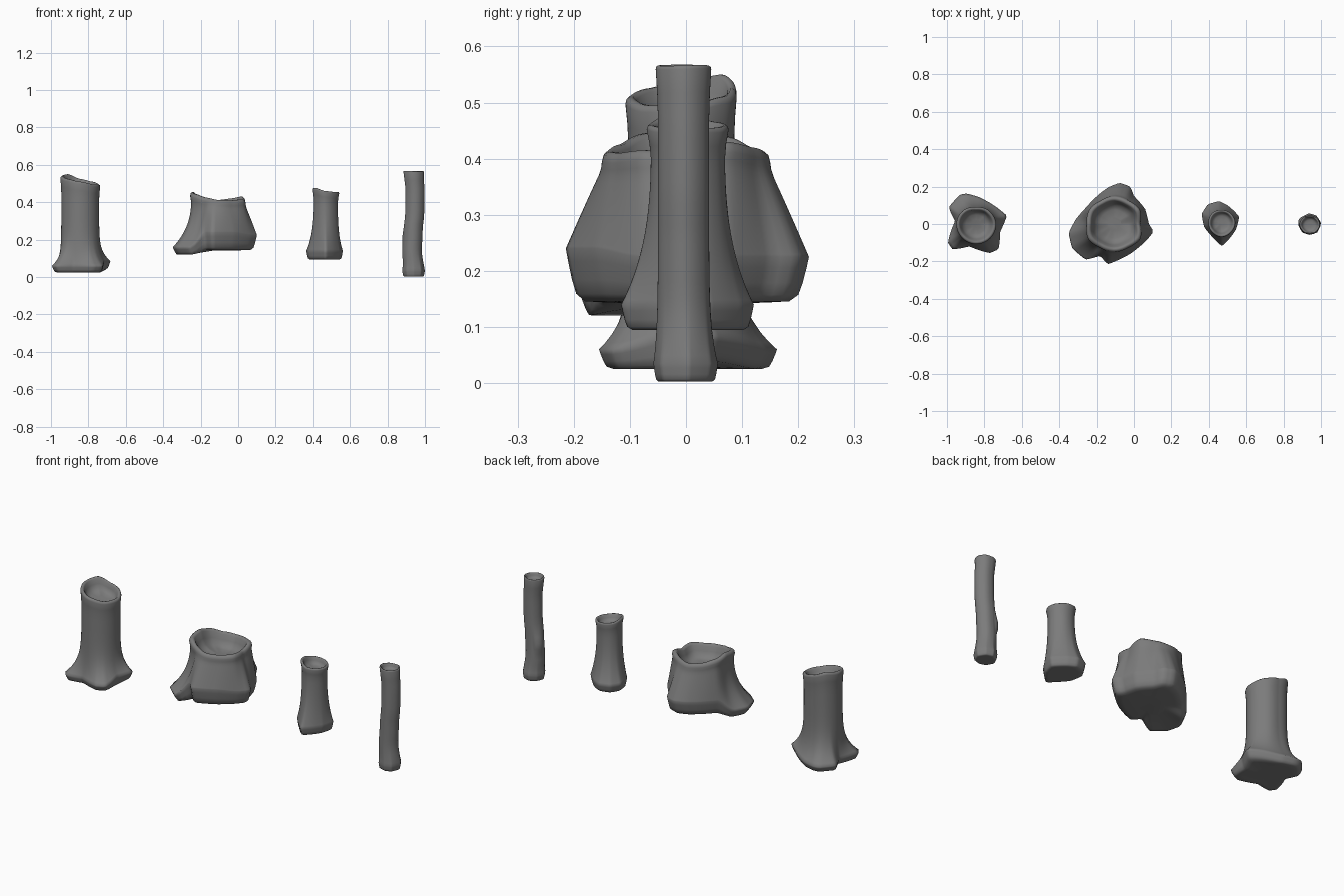
import bpy, bmesh
from math import sin, cos, pi, atan2, hypot

if "Cube" in bpy.data.objects:
    bpy.data.objects.remove(bpy.data.objects["Cube"])

SEG = 84
bark = bpy.data.materials.new("dark_grey")
bark.diffuse_color = (0.2, 0.2, 0.2, 1)
bark.use_nodes = True
bark.node_tree.nodes["Principled BSDF"].inputs["Base Color"].default_value = bark.diffuse_color


def cyclic(points, ang, chord=0.0):
    """Blend tuples (angle, radius, values...) around a full turn; chord straightens edges."""
    n = len(points)
    for i in range(n):
        a, b = points[i], points[(i + 1) % n]
        span = (b[0] - a[0]) % (2 * pi)
        d = (ang - a[0]) % (2 * pi)
        if d <= span:
            t = d / span
            t = 0.5 * t + 0.5 * t * t * (3 - 2 * t)
            out = [p + (q - p) * t for p, q in zip(a[1:], b[1:])]
            line = a[1] * b[1] * sin(span) / (a[1] * sin(d) + b[1] * sin(span - d))
            out[0] += (line - out[0]) * chord
            return out


def along(values, s):
    """Interpolate evenly spaced values at s in 0..1."""
    f = min(max(s, 0), 1) * (len(values) - 1)
    i = min(int(f), len(values) - 2)
    t = f - i
    t = t * t * (3 - 2 * t)
    return values[i] + (values[i + 1] - values[i]) * t


def stump(name, centre, roots, rim, neck, bend=(0, 0), depth=0.5, knot=None):
    """roots: (x, y, bottom z, widest z, falloff); rim: (radius, height) at even angles."""
    cx, cy = centre
    base = sorted((atan2(y - cy, x - cx) % (2 * pi), hypot(x - cx, y - cy), zb, zw, k)
                  for x, y, zb, zw, k in roots)
    top = [(2 * pi * i / len(rim), r, h) for i, (r, h) in enumerate(rim)]
    mean_r = sum(r for r, h in rim) / len(rim)
    mean_h = sum(h for r, h in rim) / len(rim)
    mean_b = sum(p[2] for p in roots) / len(roots)
    columns = []
    for i in range(SEG):
        a = 2 * pi * i / SEG
        R, zb, zw, k = cyclic(base, a, 0.75)
        r, h = cyclic(top, a)
        col = []
        # underside
        for f in (0.4, 0.7, 0.84):
            col.append((R * f, mean_b + (zb - mean_b) * f ** 2, 0))
        for t in (0.12, 0.4, 0.75):
            col.append((R * (0.88 + 0.12 * t ** 0.6), zb + (zw - zb) * t, 0))
        # flared trunk
        body = h - 0.12 * mean_r
        for j in range(17):
            s = (j / 16) ** 1.3
            lip = neck + (1 - neck) * max(0, (s - 0.8) / 0.2) ** 2
            w = (1 - s) ** k
            q = r * lip + (R - r * lip) * w
            if knot:  # small bump on the trunk: angle, level, size
                da = (a - knot[0] + pi) % (2 * pi) - pi
                q += knot[2] * max(0, 1 - (da / 0.6) ** 2) * max(0, 1 - ((s - knot[1]) / 0.1) ** 2)
            col.append((q, zw + (body - zw) * s, s))
        # rounded rim and hollow
        for f, d in ((0.98, 0.04), (0.93, 0), (0.87, 0.0), (0.82, 0.06)):
            col.append((r * f, h - d * mean_r, 1))
        for f, d in ((0.75, 0.5), (0.66, 0.85), (0.5, 1.0), (0.25, 1.05)):
            hh = mean_h + (h - mean_h) * f
            rr = mean_r + (r - mean_r) * f
            col.append((rr * f, hh - d * depth * mean_r, 1))
        columns.append([(cx + along(bend, s) + q * cos(a), cy + q * sin(a), z)
                        for q, z, s in col])
    bm = bmesh.new()
    grid = [[bm.verts.new(p) for p in c] for c in columns]
    for i in range(SEG):
        c, d = grid[i], grid[(i + 1) % SEG]
        for j in range(len(c) - 1):
            bm.faces.new((c[j], d[j], d[j + 1], c[j + 1]))
    bm.faces.new([c[0] for c in reversed(grid)])
    bm.faces.new([c[-1] for c in grid])
    bmesh.ops.recalc_face_normals(bm, faces=bm.faces)
    for f in bm.faces:
        f.smooth = True
    me = bpy.data.meshes.new(name)
    bm.to_mesh(me)
    bm.free()
    me.materials.append(bark)
    ob = bpy.data.objects.new(name, me)
    bpy.context.collection.objects.link(ob)
    return ob


# tall stump with spread roots
outline = [(-0.90, 0.163), (-0.83, 0.145), (-0.68, 0.045), (-0.715, -0.04), (-0.725, -0.135),
           (-0.77, -0.155), (-0.88, -0.12), (-0.97, -0.135), (-0.995, -0.10), (-0.957, 0.015),
           (-0.99, 0.09), (-0.93, 0.157)]
stump("tall_stump", (-0.845, 0),
      [(x, y, 0.045 if x > -0.7 else 0.025, 0.085 if x > -0.72 else 0.06, 7) for x, y in outline],
      [(0.108, 0.495), (0.10, 0.51), (0.09, 0.525), (0.10, 0.55),
       (0.105, 0.54), (0.105, 0.525), (0.108, 0.51), (0.108, 0.495)], 0.95)

# wide stump with bulging sides
outline = [(-0.075, 0.22), (-0.02, 0.20), (0.0, 0.15), (0.06, 0.08), (0.08, 0.0), (0.105, -0.04),
           (0.07, -0.085), (-0.02, -0.16), (-0.14, -0.215), (-0.18, -0.17), (-0.13, 0.20),
           (-0.18, 0.165), (-0.26, 0.085)]
sides = [(x, y, 0.148, 0.225 if y > -0.1 else 0.24, 0.95) for x, y in outline]
# low root lobe at the front left
lobe = [(x, y, 0.115, 0.16, 2.6) for x, y in
        ((-0.26, -0.19), (-0.33, -0.13), (-0.35, -0.05), (-0.315, 0.02))]
stump("wide_stump", (-0.105, 0), sides + lobe,
      [(0.14, 0.41), (0.157, 0.43), (0.147, 0.42), (0.15, 0.412), (0.145, 0.42), (0.155, 0.44),
       (0.15, 0.455), (0.162, 0.445), (0.148, 0.425), (0.15, 0.412), (0.147, 0.41), (0.16, 0.415)],
      0.96)

# short narrow stump
outline = [(0.455, 0.122), (0.50, 0.10), (0.562, 0.04), (0.545, -0.03), (0.47, -0.118),
           (0.415, -0.065), (0.375, -0.015), (0.363, 0.055), (0.395, 0.105)]
stump("short_stump", (0.467, 0.008), [(x, y, 0.095, 0.14, 3) for x, y in outline],
      [(0.075, 0.455), (0.07, 0.455), (0.068, 0.46), (0.07, 0.465),
       (0.07, 0.475), (0.072, 0.475), (0.078, 0.46), (0.074, 0.455)], 0.9)

# slender bent stump
outline = [(1.0, 0.005), (0.975, 0.045), (0.935, 0.057), (0.895, 0.035),
           (0.878, -0.005), (0.90, -0.045), (0.94, -0.058), (0.98, -0.045)]
stump("slender_stump", (0.94, -0.003), [(x, y, 0.003, 0.035, 9) for x, y in outline],
      [(0.055, 0.566), (0.051, 0.567), (0.048, 0.565), (0.051, 0.566),
       (0.055, 0.568), (0.051, 0.567), (0.051, 0.566), (0.051, 0.565)],
      0.92, bend=(0, -0.008, -0.003, 0.006, 0.007, 0), knot=(2.6, 0.33, 0.012))
